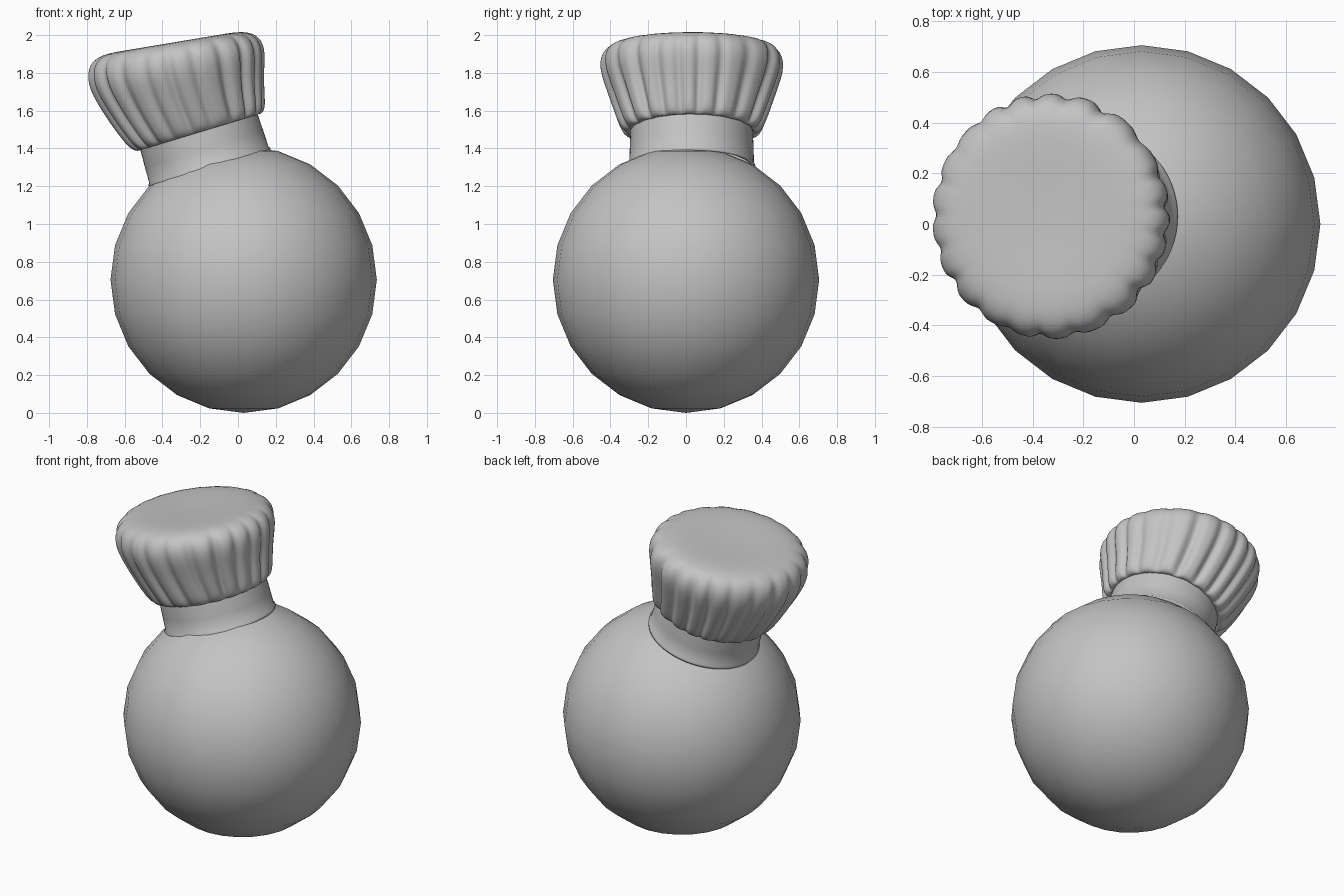
import bpy, bmesh, math
from math import sin, cos, pi
from mathutils import Matrix

cube = bpy.data.objects.get("Cube")
if cube:
    bpy.data.objects.remove(cube, do_unlink=True)

grey = bpy.data.materials.new("plain grey")
grey.use_nodes = True
grey.diffuse_color = (0.55, 0.55, 0.55, 1)
grey.node_tree.nodes["Principled BSDF"].inputs["Base Color"].default_value = grey.diffuse_color


def finish(name, bm, matrix):
    """Turn a bmesh into a placed, smooth-shaded object."""
    bmesh.ops.recalc_face_normals(bm, faces=bm.faces[:])
    mesh = bpy.data.meshes.new(name)
    bm.to_mesh(mesh)
    bm.free()
    for face in mesh.polygons:
        face.use_smooth = True
    mesh.materials.append(grey)
    obj = bpy.data.objects.new(name, mesh)
    bpy.context.collection.objects.link(obj)
    obj.matrix_world = matrix
    return obj


def lathe(profile, segments, shape, cap):
    """Spin (radius, height) points; shape(r, h, angle, step) gives each position."""
    bm = bmesh.new()
    rings = []
    for step, (r, h) in enumerate(profile):
        rings.append([bm.verts.new(shape(r, h, 2 * pi * i / segments, step))
                      for i in range(segments)])
    for low, high in zip(rings, rings[1:]):
        for i in range(segments):
            j = (i + 1) % segments
            bm.faces.new((low[i], low[j], high[j], high[i]))
    if cap:
        last = rings[-1]
        centre = bm.verts.new((0, 0, sum(v.co.z for v in last) / segments))
        for i in range(segments):
            bm.faces.new((last[i], last[(i + 1) % segments], centre))
    return bm


# Round head
bm = bmesh.new()
bmesh.ops.create_uvsphere(bm, u_segments=24, v_segments=12, radius=0.705)
finish("round_head", bm, Matrix.Translation((0.03, 0, 0.705)))

# Both hat parts share one tilted frame
tilt = Matrix.Translation((-0.15, 0.03, 1.30)) @ Matrix.Rotation(math.radians(-16.9), 4, 'Y')

# Hat band with a thin turned lower edge
band = [(0.315, 0.0), (0.335, -0.008), (0.338, 0.004), (0.33, 0.014),
        (0.328, 0.10), (0.325, 0.18), (0.322, 0.23)]
bm = lathe(band, 64, lambda r, h, a, s: (r * cos(a), r * sin(a), h), False)
finish("hat_band", bm, tilt)

# Pleated puffy crown: (radius, height) and the pleat depth at each ring
crown = [(0.30, 0.22), (0.325, 0.19), (0.35, 0.195), (0.372, 0.225), (0.39, 0.28),
         (0.412, 0.35), (0.436, 0.43), (0.458, 0.50), (0.468, 0.56), (0.462, 0.61),
         (0.44, 0.652), (0.40, 0.678), (0.34, 0.69), (0.25, 0.69), (0.13, 0.685), (0.04, 0.683)]
depth = [0, .008, .022, .03, .034, .034, .032, .03, .027, .022, .014, .006, .002, 0, 0, 0]


def pleat(r, h, a, step):
    wander = 0.9 * sin(3 * a + 0.4) + 0.7 * sin(2 * a + 1)
    wave = cos(21 * a + wander + 1.5 * (h - 0.2) * sin(4 * a))
    strength = 0.8 + 0.35 * sin(5 * a + 2) * sin(2 * a)
    valley = ((1 - wave) / 2) ** 2.5
    rad = r + depth[step] * strength * (0.3 - valley)
    rise = max(0, (h - 0.19) / 0.5)
    x = rad * cos(a) - 0.02 * sin(pi * min(rise, 1))
    return (x, rad * sin(a) * (1 + 0.035 * rise), h - 0.13 * x * rise)


crown_obj = finish("hat_crown", lathe(crown, 168, pleat, True), tilt)
sub = crown_obj.modifiers.new("smooth folds", 'SUBSURF')
sub.levels = sub.render_levels = 1
